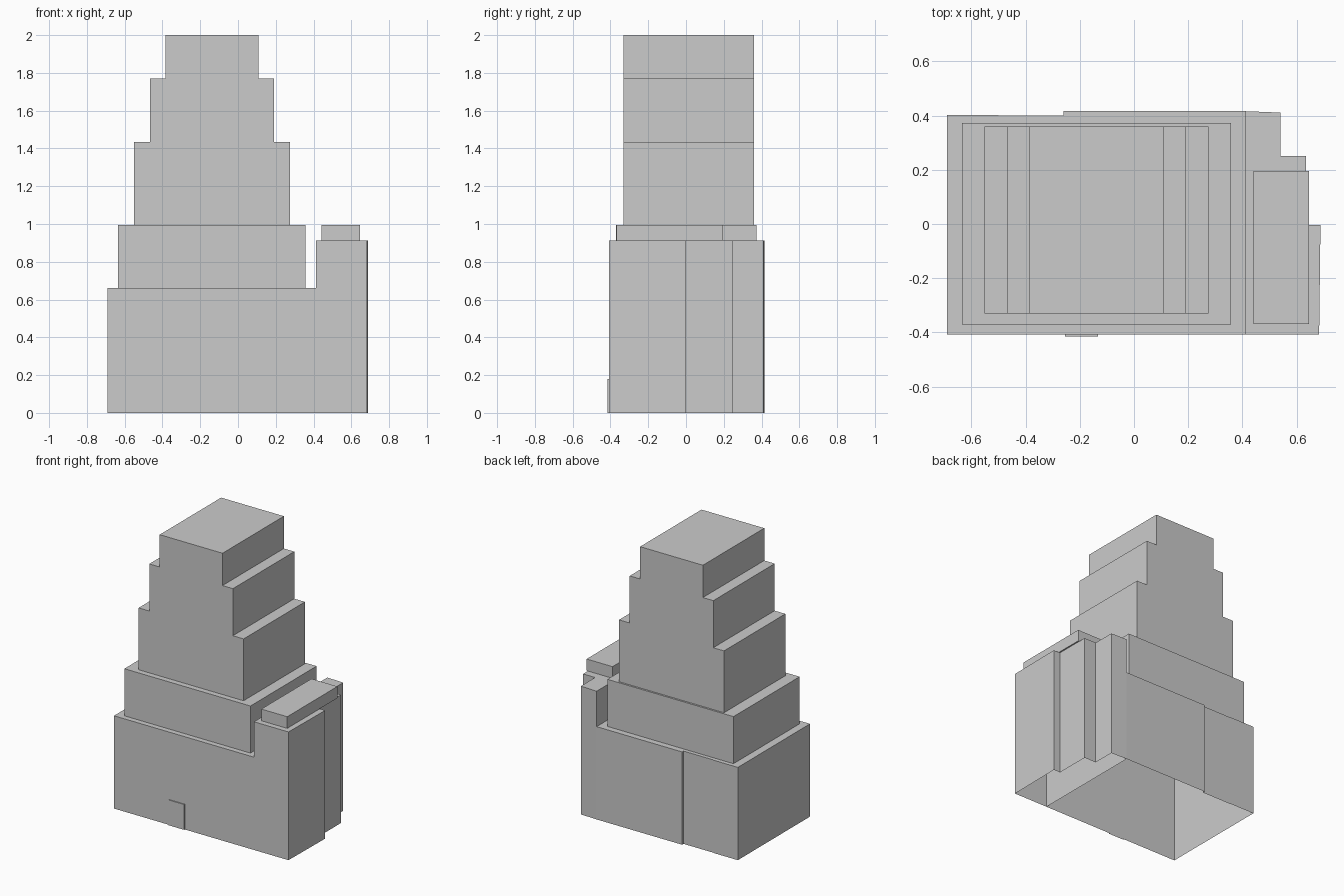
import bpy, bmesh
from mathutils import Vector

cube = bpy.data.objects.get("Cube")
if cube:
    bpy.data.objects.remove(cube, do_unlink=True)

stone = bpy.data.materials.new("grey_stone")
stone.use_nodes = True
GREY = (0.6, 0.6, 0.6, 1)
stone.diffuse_color = GREY
stone.node_tree.nodes["Principled BSDF"].inputs["Base Color"].default_value = GREY


def prism(name, outline, direction, open_base=False):
    """Extrude a closed outline; optionally leave the starting face open."""
    bm = bmesh.new()
    base = bm.faces.new([bm.verts.new(p) for p in outline])
    result = bmesh.ops.extrude_face_region(bm, geom=[base], use_keep_orig=True)
    moved = [v for v in result["geom"] if isinstance(v, bmesh.types.BMVert)]
    bmesh.ops.translate(bm, verts=moved, vec=Vector(direction))
    bmesh.ops.recalc_face_normals(bm, faces=bm.faces)
    if open_base:
        bmesh.ops.delete(bm, geom=[base], context="FACES_ONLY")
    mesh = bpy.data.meshes.new(name)
    bm.to_mesh(mesh)
    bm.free()
    mesh.materials.append(stone)
    obj = bpy.data.objects.new(name, mesh)
    bpy.context.collection.objects.link(obj)
    return obj


def block(name, plan, z0, z1, open_base=False):
    return prism(name, [(x, y, z0) for x, y in plan], (0, 0, z1 - z0), open_base)


def rect(x0, x1, y0, y1):
    return [(x0, y0), (x1, y0), (x1, y1), (x0, y1)]


# Hollow main base, with a shallow step in its back wall
block("main_base", [(-0.69, -0.408), (0.412, -0.408), (0.412, 0.416), (-0.26, 0.416),
                    (-0.26, 0.4), (-0.5, 0.4), (-0.5, 0.403), (-0.69, 0.403)],
      0, 0.66, open_base=True)

# Taller side wing, stepping back towards the rear
block("side_wing", [(0.412, -0.408), (0.683, -0.408), (0.688, -0.003), (0.635, -0.003),
                    (0.635, 0.25), (0.54, 0.25), (0.54, 0.411), (0.412, 0.416)],
      0, 0.912, open_base=True)
block("wing_roof_block", rect(0.441, 0.645, -0.368, 0.196), 0.912, 0.995)

# Middle tier
block("middle_tier", rect(-0.635, 0.357, -0.37, 0.373), 0.66, 0.995)

# Stepped tower: a symmetrical profile extruded front to back
steps = [(0.413, 0.995), (0.413, 1.435), (0.329, 1.435),
         (0.329, 1.77), (0.247, 1.77), (0.247, 2.0)]
centre = -0.138
profile = [(centre + w, z) for w, z in steps] + [(centre - w, z) for w, z in reversed(steps)]
prism("stepped_tower", [(x, -0.33, z) for x, z in profile], (0, 0.69, 0))

# Thin entrance slab on the front
block("entrance_slab", rect(-0.255, -0.133, -0.415, -0.408), 0, 0.18, open_base=True)
